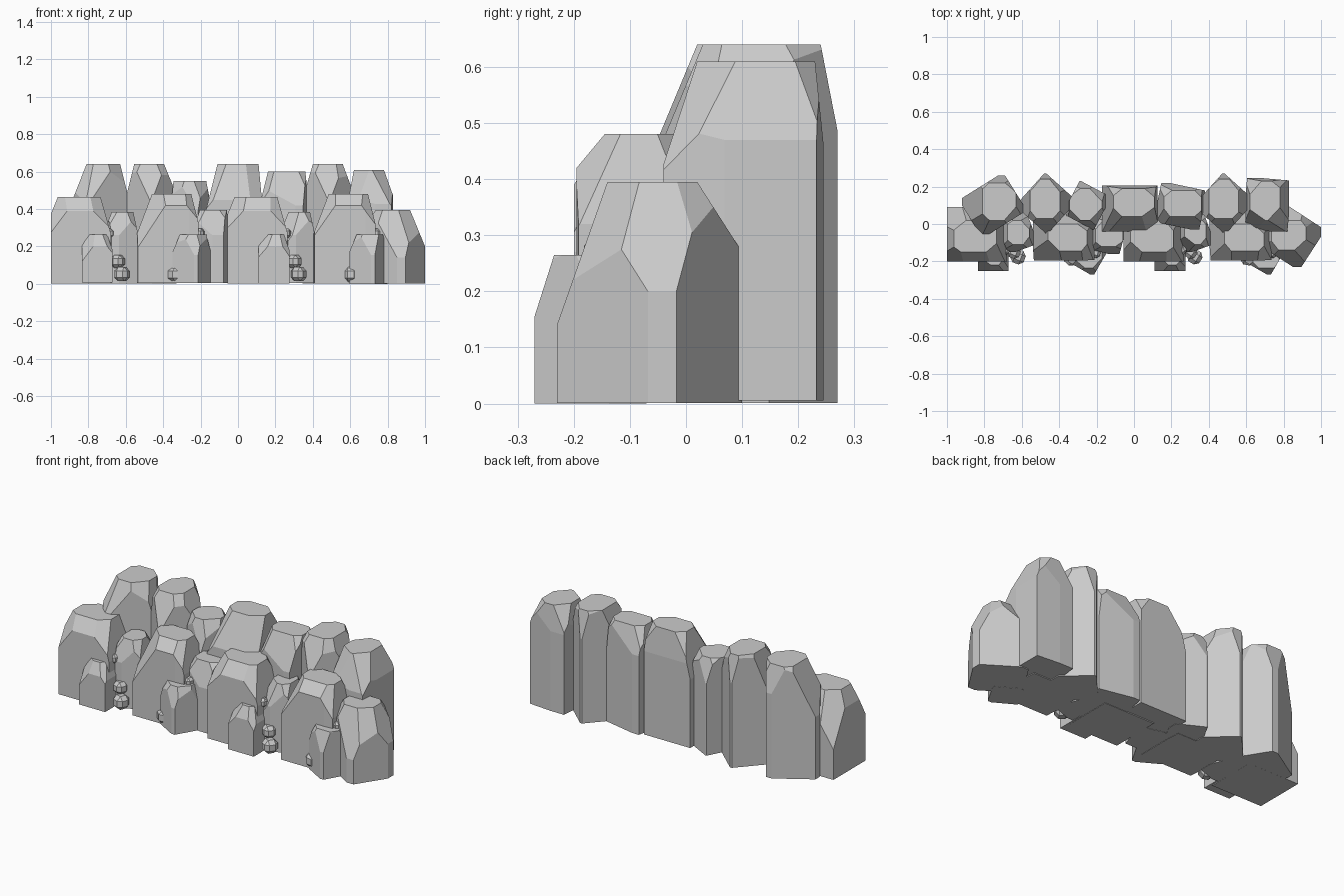
import bpy, bmesh, math, random
from mathutils import Vector, Matrix

if "Cube" in bpy.data.objects:
    bpy.data.objects.remove(bpy.data.objects["Cube"])

random.seed(4)


def cut(bm, point, normal):
    """Slice away everything on the normal side and cap the opening."""
    geom = bm.verts[:] + bm.edges[:] + bm.faces[:]
    r = bmesh.ops.bisect_plane(bm, geom=geom, dist=1e-5, plane_co=point,
                               plane_no=normal, clear_outer=True)
    edges = [e for e in r["geom_cut"] if isinstance(e, bmesh.types.BMEdge) and e.is_boundary]
    if edges:
        bmesh.ops.contextual_create(bm, geom=edges)


def finish(bm, name):
    bmesh.ops.recalc_face_normals(bm, faces=bm.faces[:])
    me = bpy.data.meshes.new(name)
    bm.to_mesh(me)
    bm.free()
    ob = bpy.data.objects.new(name, me)
    bpy.context.collection.objects.link(ob)


def rock(name, box, rot, size, height, top, shoulders):
    """box: x0,x1,y0,y1 limits; size: block before turning;
    top: x0,x1,y0,y1 of the flat crown; shoulders: z of left,right,front,back slope start."""
    x0, x1, y0, y1 = box
    base = random.uniform(0.0, 0.008)
    centre = Vector(((x0 + x1) / 2, (y0 + y1) / 2, (base + height) / 2))
    bm = bmesh.new()
    bmesh.ops.create_cube(bm, size=1, matrix=Matrix.Translation(centre)
                          @ Matrix.Rotation(math.radians(rot), 4, 'Z')
                          @ Matrix.Diagonal((size[0], size[1], height - base, 1)))
    # vertical trims to the outline
    sides = [((-1, 0), x0), ((1, 0), x1), ((0, -1), y0), ((0, 1), y1)]
    for (a, b), lim in sides:
        cut(bm, (lim * abs(a), lim * abs(b), 0), (a, b, 0))
    # four main slopes
    for ((a, b), lim), t, zs in zip(sides, top, shoulders):
        run = max(abs(lim - t), 0.002)
        cut(bm, (t * abs(a) + centre.x * abs(b), t * abs(b) + centre.y * abs(a), height),
            (a * (height - zs), b * (height - zs), run))
    # slanted corner facets, steep and unequal
    for a, tx in ((-1, top[0]), (1, top[1])):
        for b, ty in ((-1, top[2]), (1, top[3])):
            inset = random.uniform(0.12, 0.3) * min(top[1] - top[0], top[3] - top[2])
            skew = random.uniform(0.7, 1.3)
            n = Vector((a * skew, b, 0)).normalized()
            p = Vector((tx, ty, height)) - n * inset
            n.z = random.uniform(0.4, 0.65)
            cut(bm, p, n)
    finish(bm, name)


# tall back row
back = [
    ((-.92, -.59, -.06, .26), 32, (.28, .24), .64, (-.81, -.63, .02, .22), (.36, .48)),
    ((-.61, -.33, -.05, .27), 48, (.24, .23), .64, (-.555, -.395, .03, .24), (.42, .48)),
    ((-.36, -.145, -.03, .23), -28, (.19, .2), .55, (-.345, -.17, .02, .19), (.40, .42)),
    ((-.17, .125, -.04, .205), 0, (.30, .26), .64, (-.11, .11, .04, .19), (.40, .48)),
    ((.115, .38, -.03, .22), -12, (.25, .22), .60, (.16, .36, .04, .18), (.42, .42)),
    ((.345, .62, -.05, .27), 48, (.24, .23), .64, (.40, .56, .03, .24), (.45, .48)),
    ((.595, .83, -.04, .245), -5, (.24, .28), .61, (.62, .78, .02, .23), (.48, .47)),
]
for i, (box, rot, size, h, top, (l, r)) in enumerate(back):
    rock(f"back_rock_{i + 1}", box, rot, size, h, top, (l, r, h * .7, h * .76))

# front row end boulder
rock("front_end_rock", (.67, 1, -.23, .10), 57, (.26, .28), .395,
     (.735, .92, -.14, .02), (.28, .2, .14, .27))

# front groups, built twice along the wall
for k, dx in enumerate((0, .945)):
    def shift(v):
        return (v[0] + dx, v[1] + dx, v[2], v[3])
    rocks = [
        ("front_wide_rock", (-1, -.68, -.2, .09), 0, (.32, .29), .465,
         (-.963, -.735, -.15, .02), (.375, .27, .39, .3)),
        ("front_tall_rock", (-.54, -.21, -.195, .09), 4, (.34, .3), .48,
         (-.46, -.25, -.145, .0), (.27, .32, .42, .3)),
        ("gap_rock", (-.715, -.535, -.15, .06), 20, (.17, .19), .385,
         (-.675, -.56, -.11, .02), (.28, .27, .26, .25)),
        ("foot_rock", (-.835, -.67, -.25, -.09), 0, (.165, .16), .265,
         (-.80, -.70, -.22, -.12), (.2, .18, .2, .18)),
        ("turned_foot_rock", (-.35, -.145, -.27, -.07), -30, (.16, .16), .265,
         (-.31, -.17, -.235, -.11), (.17, .17, .155, .18)),
    ]
    if k == 0:
        rocks.append(("middle_gap_rock", (-.24, -.045, -.16, .05), -15, (.18, .2), .395,
                      (-.205, -.06, -.12, .02), (.28, .27, .26, .25)))
    for name, box, rot, size, h, top, sh in rocks:
        rock(f"{name}_{k + 1}", shift(box), rot, size, h, shift(top), sh)
    # pebbles in the crevices
    for j, (x, y, z, r) in enumerate([(-.62, -.175, .052, .038), (-.642, -.15, .12, .034),
                                      (-.69, -.14, .27, .025), (-.335, -.18, .05, .04),
                                      (-.205, -.155, .27, .025)]):
        bm = bmesh.new()
        bmesh.ops.create_cube(bm, size=2 * r, matrix=Matrix.Translation((x + dx, y, z))
                              @ Matrix.Rotation(random.uniform(0, 1.5), 4, 'Z'))
        bmesh.ops.bevel(bm, geom=bm.edges[:], offset=r * .55, segments=1, affect='EDGES')
        finish(bm, f"pebble_{k + 1}_{j + 1}")
